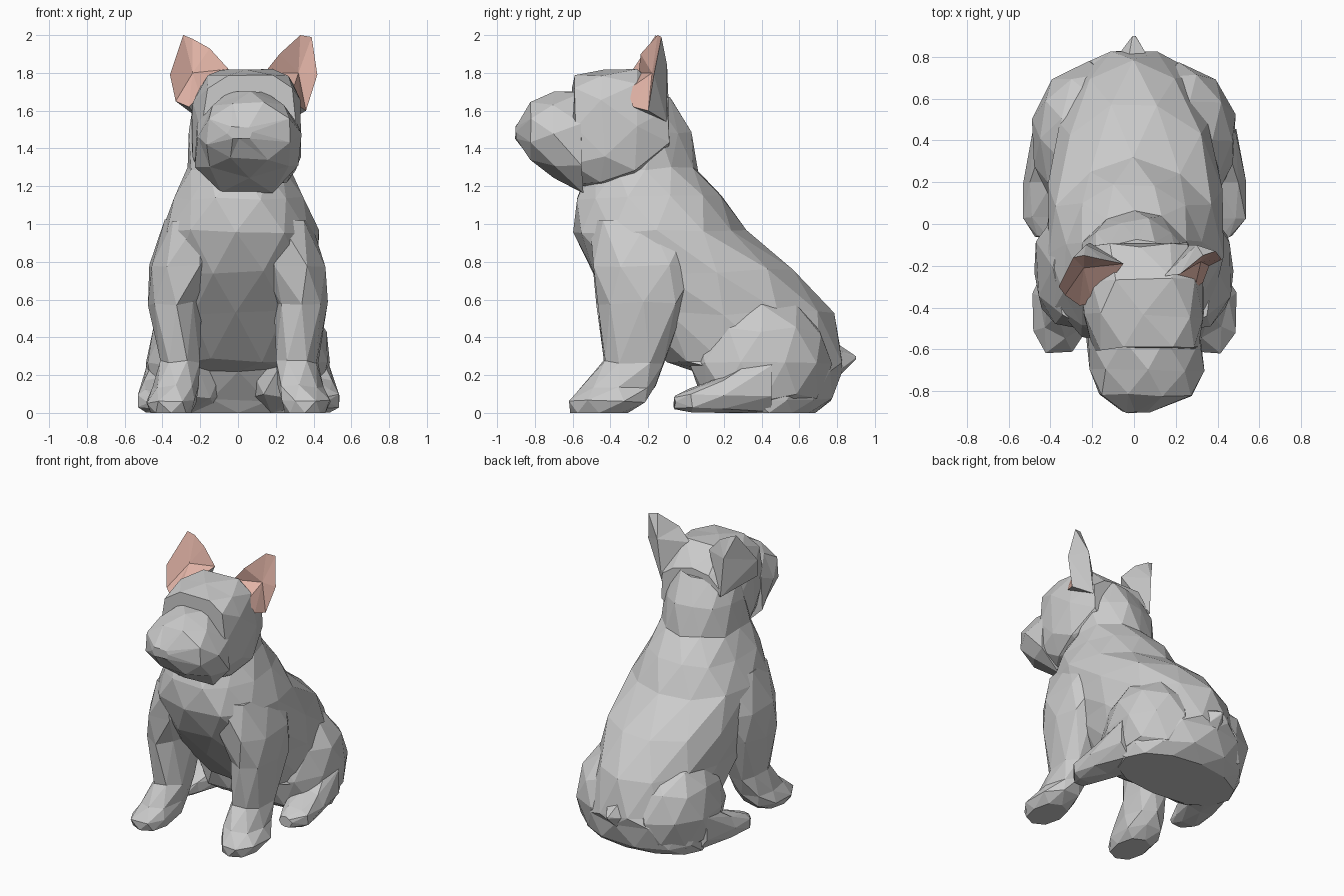
import bpy, bmesh, math, random
from mathutils import Vector

if "Cube" in bpy.data.objects:
    bpy.data.objects.remove(bpy.data.objects["Cube"])

random.seed(4)


def finish(name, bm, jitter=0.0, mats=()):
    for v in bm.verts:
        if v.co.z > 0.02:
            v.co += Vector([random.uniform(-jitter, jitter) for _ in range(3)])
        v.co.z = max(v.co.z, 0.0)
    bmesh.ops.recalc_face_normals(bm, faces=bm.faces)
    me = bpy.data.meshes.new(name)
    bm.to_mesh(me)
    bm.free()
    for m in mats:
        me.materials.append(m)
    ob = bpy.data.objects.new(name, me)
    bpy.context.collection.objects.link(ob)
    return ob


def loft(name, axis, rings, n, power=0.8, side=1, jitter=0.014, far_power=None):
    """Faceted skin; each ring is (position, x0, x1, b0, b1), b = y or z.
    far_power shapes the half of the ring towards b1."""
    bm = bmesh.new()
    loops = []
    for i, (t, x0, x1, b0, b1) in enumerate(rings):
        loop = []
        for k in range(n):
            a = 2 * math.pi * (k + 0.5 * (i % 2)) / n
            c, s = math.cos(a), math.sin(a)
            p = far_power if far_power and s > 0 else power
            x = (x0 + x1) / 2 + 1.02 * (x1 - x0) / 2 * math.copysign(abs(c) ** p, c)
            b = (b0 + b1) / 2 + 1.02 * (b1 - b0) / 2 * math.copysign(abs(s) ** p, s)
            co = (side * x, b, t) if axis == 'z' else (side * x, t, b)
            loop.append(bm.verts.new(co))
        loops.append(loop)
    for i in range(len(loops) - 1):
        # the half-turned ring is always q
        p, q = (loops[i], loops[i + 1]) if i % 2 == 0 else (loops[i + 1], loops[i])
        for k in range(n):
            j = (k + 1) % n
            bm.faces.new((p[k], p[j], q[k]))
            bm.faces.new((p[j], q[j], q[k]))
    bm.faces.new(loops[0])
    bm.faces.new(loops[-1])
    return finish(name, bm, jitter)


# Torso and neck, stacked upward from the seat
torso = [(0.0, .43, .20, .68), (0.07, .45, .16, .77), (0.23, .44, .04, .81),
         (0.28, .39, -.10, .82), (0.53, .40, -.34, .76), (0.75, .43, -.50, .57),
         (0.96, .41, -.59, .30), (1.14, .34, -.58, .20), (1.29, .27, -.50, .06),
         (1.48, .26, -.45, .02), (1.66, .22, -.42, -.08)]
loft("torso", 'z', [(z, -w, w, f, b) for z, w, f, b in torso], 12, 0.82, far_power=1.0)

# Head, from the flat brow back to the nape, turned slightly to +x
head = [(-.595, .06, .25, 1.22, 1.79), (-.44, .045, .30, 1.18, 1.82),
        (-.27, .04, .29, 1.21, 1.82), (-.10, .03, .22, 1.34, 1.70)]
loft("head", 'y', [(y, c - w, c + w, b, t) for y, c, w, b, t in head], 10, 0.68)

# Blunt muzzle with pointed nose bridge, leaving hollows at the eyes
muzzle = [(-.90, .01, .06, 1.45, 1.52), (-.82, .06, .23, 1.34, 1.65),
          (-.70, .06, .27, 1.25, 1.69), (-.55, .05, .29, 1.15, 1.72)]
loft("muzzle", 'y', [(y, c - w, c + w, b, t) for y, c, w, b, t in muzzle], 8, 0.85,
     jitter=0.008, far_power=1.1)

for side, label in ((-1, "left"), (1, "right")):
    # Front leg with forward paw, rising into the shoulder
    loft("front_leg_" + label, 'z',
         [(0.0, .25, .46, -.61, -.31), (0.06, .22, .49, -.63, -.21),
          (0.14, .21, .45, -.54, -.16), (0.27, .20, .42, -.44, -.11),
          (0.58, .20, .47, -.46, .00), (0.78, .10, .47, -.50, .07),
          (1.02, .04, .38, -.50, .09)], 8, 0.85, side, 0.01)
    # Hind foot lying on the ground
    loft("hind_foot_" + label, 'y',
         [(-.06, .37, .47, .02, .09), (.03, .33, .54, 0, .13),
          (.20, .26, .53, 0, .19), (.45, .22, .49, 0, .34)], 8, 0.75, side, 0.006)
    # Haunch
    bm = bmesh.new()
    bmesh.ops.create_icosphere(bm, subdivisions=2, radius=1)
    for v in bm.verts:
        v.co = Vector((side * .22 + v.co.x * .275, .40 + v.co.y * .37, .26 + v.co.z * .36))
    finish("haunch_" + label, bm, 0.012)

# Ears: pink hollow in front, grey shell behind; the right ear is turned outward
pink = bpy.data.materials.new("ear_pink")
pink.diffuse_color = (0.75, 0.45, 0.38, 1)
pink.use_nodes = True
pink.node_tree.nodes["Principled BSDF"].inputs["Base Color"].default_value = pink.diffuse_color
grey = bpy.data.materials.new("coat_grey")
grey.diffuse_color = (0.8, 0.8, 0.8, 1)
grey.use_nodes = True
grey.node_tree.nodes["Principled BSDF"].inputs["Base Color"].default_value = grey.diffuse_color
left_ear = ([(-.29, -.16, 2.0), (-.24, -.15, 1.98), (-.15, -.17, 1.93), (-.05, -.19, 1.82),
             (-.20, -.38, 1.68), (-.26, -.39, 1.62), (-.33, -.34, 1.65), (-.36, -.30, 1.79)],
            (-.24, -.21, 1.80), (-.23, -.10, 1.84), (-.21, -.09, 1.56))
right_ear = ([(.39, -.13, 1.99), (.33, -.15, 2.0), (.22, -.24, 1.90), (.14, -.25, 1.80),
              (.29, -.31, 1.71), (.33, -.28, 1.62), (.36, -.20, 1.60), (.42, -.17, 1.79)],
             (.32, -.18, 1.80), (.30, -.10, 1.84), (.26, -.10, 1.54))
for label, (outline, inner, high, low) in (("left", left_ear), ("right", right_ear)):
    bm = bmesh.new()
    rim = [bm.verts.new(p) for p in outline]
    hollow, back_top, back_low = [bm.verts.new(p) for p in (inner, high, low)]
    for k in range(len(rim)):
        a, b = rim[k], rim[(k + 1) % len(rim)]
        bm.faces.new((a, b, hollow)).material_index = 1
        bm.faces.new((b, a, back_low if 3 <= k <= 6 else back_top))
    bm.faces.new((rim[3], back_low, back_top))
    bm.faces.new((rim[7], back_top, back_low))
    finish("ear_" + label, bm, 0, (grey, pink))

# Stub tail
loft("tail", 'y', [(.70, -.16, .16, .08, .46), (.80, -.08, .08, .18, .37),
                   (.90, -.008, .008, .285, .30)], 5, 1.0, jitter=0)
